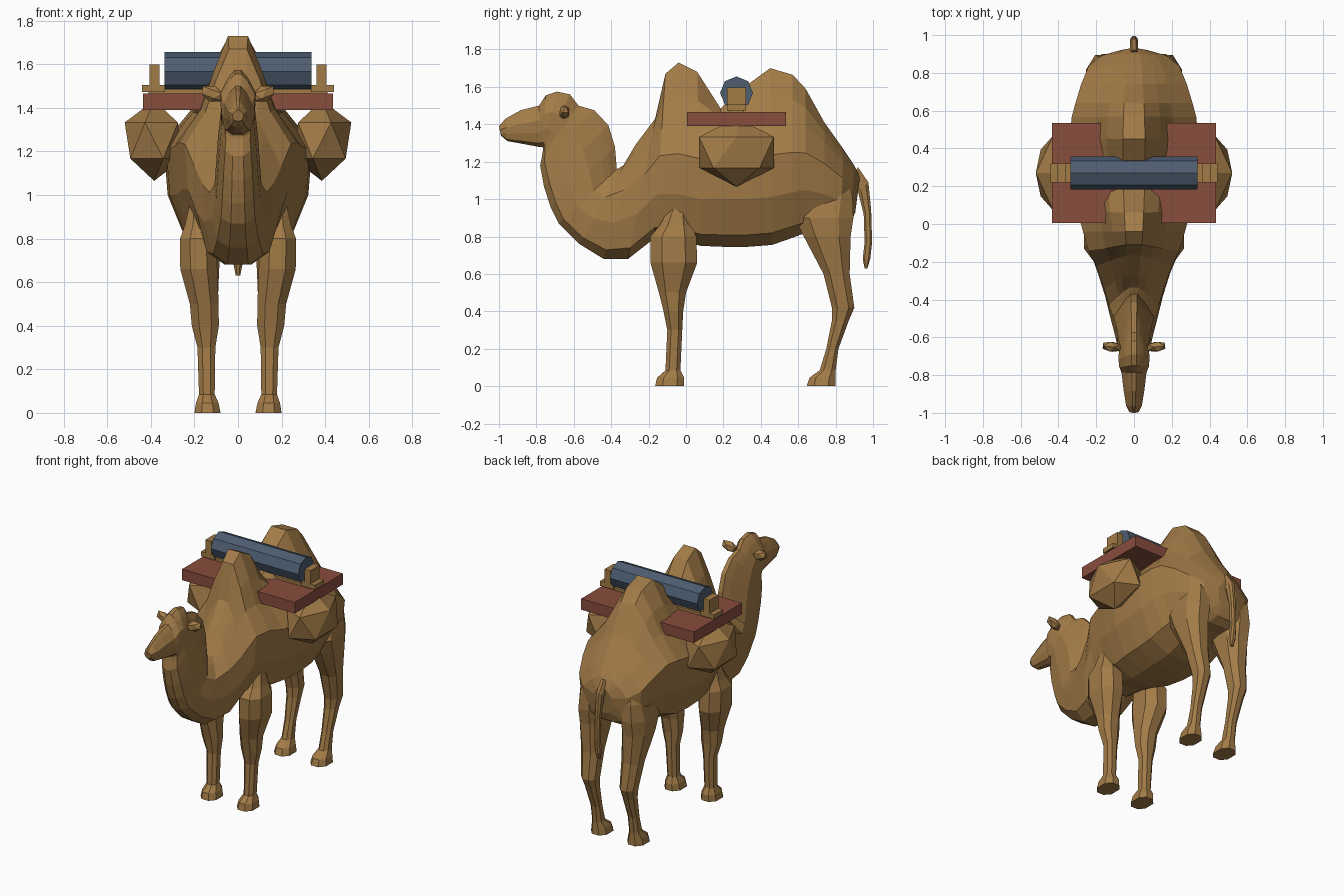
import bpy
import bmesh
import math
from mathutils import Matrix, Vector

default_cube = bpy.data.objects.get("Cube")
if default_cube:
    bpy.data.objects.remove(default_cube, do_unlink=True)


def make_material(name, colour):
    material = bpy.data.materials.new(name)
    material.use_nodes = True
    material.diffuse_color = (*colour, 1)
    shader = material.node_tree.nodes["Principled BSDF"]
    shader.inputs["Base Color"].default_value = (*colour, 1)
    return material


tan = make_material("tan hide", (0.365, 0.2, 0.064))
red = make_material("red saddle cloth", (0.25, 0.075, 0.048))
blue = make_material("blue blanket", (0.075, 0.11, 0.165))


def finish(name, bm, material):
    """Turn a bmesh into a flat shaded object."""
    bmesh.ops.recalc_face_normals(bm, faces=bm.faces[:])
    mesh = bpy.data.meshes.new(name)
    bm.to_mesh(mesh)
    bm.free()
    mesh.materials.append(material)
    obj = bpy.data.objects.new(name, mesh)
    bpy.context.collection.objects.link(obj)
    return obj


def loft(name, rings, material):
    """Skin a row of closed rings and cap both ends."""
    bm = bmesh.new()
    rows = [[bm.verts.new(point) for point in ring] for ring in rings]
    for row, following in zip(rows, rows[1:]):
        for i in range(len(row)):
            j = (i + 1) % len(row)
            bm.faces.new((row[i], row[j], following[j], following[i]))
    bm.faces.new(rows[0])
    bm.faces.new(rows[-1])
    return finish(name, bm, material)


def ring(start, end, width, outline, centre=0.0):
    """Symmetric ring spanning two (y, z) points, with (level, width) outline."""
    start, end = Vector((0, *start)), Vector((0, *end))
    half = [(start.lerp(end, level), width * factor) for level, factor in outline]
    right = [(centre + w, p.y, p.z) for p, w in half]
    left = [(centre - w, p.y, p.z) for p, w in reversed(half)]
    return right + left


def box(name, low, high, material):
    bm = bmesh.new()
    low, high = Vector(low), Vector(high)
    size = Matrix.Diagonal((*(high - low), 1))
    bmesh.ops.create_cube(bm, size=1, matrix=Matrix.Translation((low + high) / 2) @ size)
    return finish(name, bm, material)


def gem(name, centre, radii, side, turn):
    """Stretched icosahedron, mirrored to the given side."""
    bm = bmesh.new()
    flip = Matrix.Diagonal((side, 1, 1, 1))
    bmesh.ops.create_icosphere(bm, subdivisions=1, radius=1,
                               matrix=flip @ Matrix.Translation(centre) @ turn
                               @ Matrix.Diagonal((*radii, 1)))
    return finish(name, bm, tan)


def body_outline(shoulder):
    """Keel, belly, flank and shoulder, then a narrow hump above."""
    return [(0, .3), (.1 * shoulder, .72), (.4 * shoulder, .95), (.75 * shoulder, 1),
            (shoulder, .62), ((1 + shoulder) / 2, .42), (1, .17)]


# Each entry: lower point, upper point, half width, shoulder level
head = [
    ((-.99, 1.34), (-1, 1.39), .025, .8),
    ((-.955, 1.31), (-.965, 1.43), .042, .8),
    ((-.87, 1.295), (-.885, 1.475), .055, .8),
    ((-.79, 1.28), (-.785, 1.5), .066, .85),
    ((-.77, 1.28), (-.75, 1.555), .078, .85),
    ((-.765, 1.275), (-.69, 1.575), .082, .85),
    ((-.765, 1.26), (-.62, 1.56), .08, .85),
    ((-.77, 1.23), (-.575, 1.5), .077, .85),
]
neck = [
    ((-.78, 1.18), (-.49, 1.475), .082, .8),
    ((-.76, 1.07), (-.415, 1.395), .092, .8),
    ((-.725, .96), (-.38, 1.28), .1, .8),
    ((-.68, .87), (-.37, 1.16), .108, .8),
    ((-.57, .76), (-.335, 1.18), .132, .8),
    ((-.44, .68), (-.27, 1.29), .16, .8),
]
trunk = [
    ((-.31, .68), (-.165, 1.43), .2, .8),
    ((-.17, .79), (-.11, 1.67), .242, .67),
    ((-.04, .78), (-.04, 1.73), .27, .65),
    ((.08, .75), (.06, 1.68), .3, .67),
    ((.2, .745), (.185, 1.485), .33, .86),
    ((.33, .745), (.34, 1.62), .34, .73),
    ((.46, .755), (.45, 1.7), .34, .68),
    ((.56, .79), (.57, 1.665), .33, .7),
    ((.64, .82), (.64, 1.59), .31, .74),
    ((.74, .84), (.74, 1.41), .28, .82),
    ((.83, .84), (.84, 1.27), .24, .85),
    ((.88, .87), (.9, 1.18), .17, .85),
    ((.905, .93), (.93, 1.12), .07, .85),
]
loft("body", [ring(low, high, width, body_outline(shoulder))
              for low, high, width, shoulder in head + neck + trunk], tan)

# Legs, each entry: height, front y, back y, half width, centre x
front_leg = [
    (0, -.165, -.01, .06, .14), (.045, -.155, -.01, .052, .141),
    (.085, -.11, -.03, .036, .143), (.3, -.1, -.02, .041, .145),
    (.4, -.12, -.015, .062, .15), (.5, -.145, 0, .066, .155),
    (.66, -.19, .06, .085, .18), (.8, -.19, .055, .083, .183),
    (.86, -.14, .03, .066, .178), (.97, -.08, 0, .04, .18),
]
hind_leg = [
    (0, .645, .8, .06, .14), (.045, .66, .8, .052, .141),
    (.085, .715, .8, .036, .143), (.2, .75, .815, .034, .143),
    (.35, .78, .87, .043, .145), (.42, .78, .9, .052, .148),
    (.6, .735, .875, .066, .155), (.8, .63, .88, .085, .165),
    (.9, .58, .895, .09, .165), (1.02, .65, .89, .075, .16),
    (1.13, .72, .85, .05, .15),
]
leg_outline = [(0, .45), (.25, 1), (.75, 1), (1, .45)]
ear_turn = Matrix.Rotation(.12, 4, "Z") @ Matrix.Rotation(-.35, 4, "Y")
for side, word in ((1, "left"), (-1, "right")):
    for part, sections in (("front", front_leg), ("hind", hind_leg)):
        loft(f"{part}_leg_{word}",
             [ring((front, z), (back, z), width, leg_outline, side * x)
              for z, front, back, width, x in sections], tan)
    # Ears, packs and roll supports
    gem(f"ear_{word}", (.118, -.65, 1.465), (.06, .03, .038), side, ear_turn)
    gem(f"pack_{word}", (.385, .27, 1.25), (.151, .235, .185), side, Matrix())
    box(f"support_post_{word}", (side * .383 - .023, .22, 1.49),
        (side * .383 + .023, .32, 1.598), tan)
    box(f"support_foot_{word}", (side * .388 - .053, .22, 1.474),
        (side * .388 + .053, .32, 1.506), tan)

# Tail
tail = [
    ((.86, 1.1), (.92, 1.17), .022),
    ((.92, 1.04), (.975, 1.09), .022),
    ((.95, .92), (.99, .94), .018),
    ((.955, .77), (.995, .77), .018),
    ((.945, .68), (.985, .68), .02),
    ((.955, .63), (.97, .63), .01),
]
loft("tail", [ring(inner, outer, width, leg_outline) for inner, outer, width in tail], tan)

# Saddle board, cross bar and blanket roll
box("saddle_board", (-.435, .005, 1.39), (.435, .535, 1.467), red)
box("cross_bar", (-.41, .23, 1.46), (.41, .31, 1.486), tan)
corners = [(math.sin(i * math.tau / 8), math.cos(i * math.tau / 8)) for i in range(8)]
loft("blanket_roll", [[(x, .27 + .088 * a, 1.568 + .088 * b) for a, b in corners]
                      for x in (-.337, .337)], blue)
